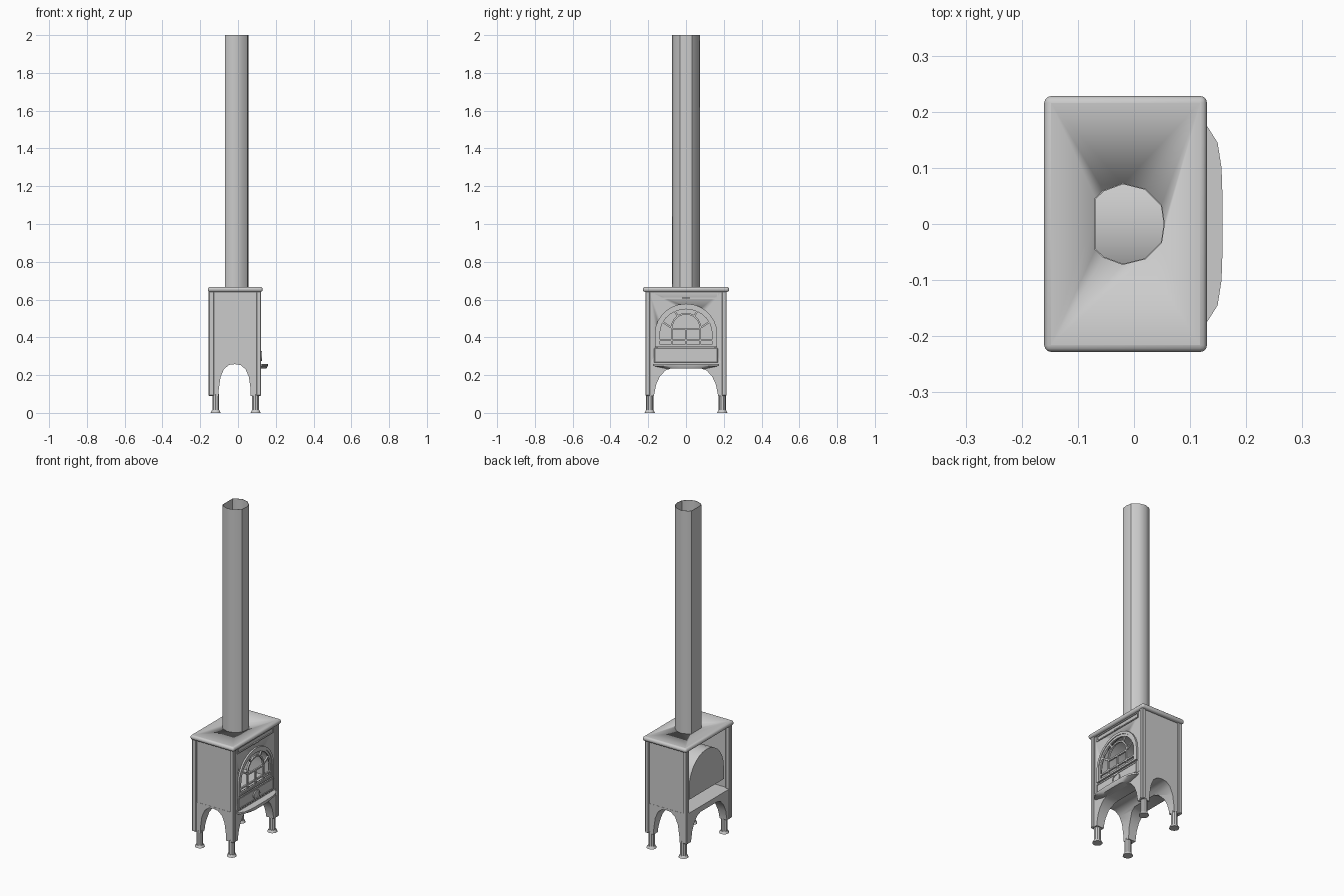
import bpy, bmesh, math
from mathutils import Vector

if "Cube" in bpy.data.objects:
    bpy.data.objects.remove(bpy.data.objects["Cube"])


def finish(name, bm, smooth=True):
    bmesh.ops.recalc_face_normals(bm, faces=bm.faces)
    me = bpy.data.meshes.new(name)
    bm.to_mesh(me)
    bm.free()
    ob = bpy.data.objects.new(name, me)
    bpy.context.collection.objects.link(ob)
    if smooth:
        bpy.ops.object.select_all(action='DESELECT')
        ob.select_set(True)
        bpy.context.view_layer.objects.active = ob
        bpy.ops.object.shade_smooth_by_angle(angle=math.radians(35))
    return ob


def box(name, x, y, z, bevel=0.0):
    bm = bmesh.new()
    bmesh.ops.create_cube(bm, size=1)
    for v in bm.verts:
        v.co = Vector([(r[0] + r[1]) / 2 + c * (r[1] - r[0]) for r, c in zip((x, y, z), v.co)])
    if bevel:
        bmesh.ops.bevel(bm, geom=bm.edges[:], offset=bevel, segments=1, affect='EDGES')
    return finish(name, bm)


def place(axis, t, p):
    """Put a 2D profile point at depth t along the given axis."""
    if axis == 'x':
        return (t, p[0], p[1])
    if axis == 'y':
        return (p[0], t, p[1])
    return (p[0], p[1], t)


def prism(name, pts, t0, t1, axis='x'):
    bm = bmesh.new()
    a = [bm.verts.new(place(axis, t0, p)) for p in pts]
    b = [bm.verts.new(place(axis, t1, p)) for p in pts]
    n = len(pts)
    for i in range(n):
        j = (i + 1) % n
        bm.faces.new((a[i], a[j], b[j], b[i]))
    bm.faces.new(a)
    bm.faces.new(b)
    return finish(name, bm)


def band(name, outer, inner, t0, t1, axis='x'):
    """Closed frame between two outlines with matching points."""
    bm = bmesh.new()
    loops = [[bm.verts.new(place(axis, t, p)) for p in pts]
             for pts, t in ((outer, t0), (outer, t1), (inner, t1), (inner, t0))]
    n = len(outer)
    for k in range(4):
        a, b = loops[k], loops[(k + 1) % 4]
        for i in range(n):
            j = (i + 1) % n
            bm.faces.new((a[i], a[j], b[j], b[i]))
    return finish(name, bm)


def cut(ob, cutter):
    m = ob.modifiers.new('cut', 'BOOLEAN')
    m.operation, m.solver, m.object = 'DIFFERENCE', 'EXACT', cutter
    bpy.ops.object.select_all(action='DESELECT')
    ob.select_set(True)
    bpy.context.view_layer.objects.active = ob
    bpy.ops.object.modifier_apply(modifier=m.name)
    bpy.data.objects.remove(cutter, do_unlink=True)


def arch(w, zb, zs, zt, n=14):
    """Arched outline: straight sides up to zs, elliptical head to zt."""
    return [(-w, zb), (w, zb)] + [(w * math.cos(math.pi * i / n), zs + (zt - zs) * math.sin(math.pi * i / n))
                                  for i in range(n + 1)]


def bar(name, p, q, w=0.009):
    """Flat lattice bar in the door plane."""
    p, q = Vector(p), Vector(q)
    d = (q - p).normalized() * w / 2
    s = Vector((-d.y, d.x))
    return prism(name, [p - s, q - s, q + s, p + s], 0.108, 0.118)


# flue pipe, open tube with one flat side
half = [(0.055, 0), (0.05, 0.033), (0.02, 0.063), (-0.02, 0.073), (-0.055, 0.06), (-0.07, 0.046)]
flue = half + [(x, -y) for x, y in reversed(half[1:])]
flue_in = [((x + 0.01) * 0.97 - 0.01, y * 0.97) for x, y in flue]
band('flue_pipe', flue, flue_in, 0.655, 2.0, 'z')

# top plate with softened rim and flue hole
top = box('top_plate', (-0.16, 0.13), (-0.228, 0.228), (0.64, 0.667), 0.0)
bm = bmesh.new()
bm.from_mesh(top.data)
bmesh.ops.bevel(bm, geom=bm.edges[:], offset=0.012, segments=3, profile=0.5, affect='EDGES')
bm.to_mesh(top.data)
bm.free()
cut(top, prism('flue_hole', flue_in, 0.6, 0.7, 'z'))

# vaulted base forming the four legs
base = box('leg_base', (-0.152, 0.117), (-0.209, 0.209), (0.09, 0.268))
side = [(0.085, 0.05), (0.085, 0.12), (0.075, 0.19), (0.057, 0.232), (0.03, 0.254), (0, 0.258)]
cut(base, prism('side_vault', [(-0.0175 + w, z) for w, z in side] +
                [(-0.0175 - w, z) for w, z in reversed(side[:-1])], -0.3, 0.3, 'y'))
face = [(0.172, 0.05), (0.168, 0.10), (0.158, 0.15), (0.14, 0.19), (0.11, 0.224), (0.08, 0.235)]
cut(base, prism('front_vault', face + [(-w, z) for w, z in reversed(face)], -0.3, 0.3))
bpy.ops.object.shade_smooth_by_angle(angle=math.radians(35))

# side walls, corner posts, leg rods and feet
for s, tag in ((-1, 'near'), (1, 'far')):
    box(f'side_wall_{tag}', (-0.15, 0.112), sorted((s * 0.199, s * 0.208)), (0.262, 0.645))
    for x0, x1, xr, end in ((-0.156, -0.127, -0.118, 'back'), (0.097, 0.122, 0.093, 'door')):
        box(f'corner_post_{end}_{tag}', (x0, x1), sorted((s * 0.19, s * 0.215)), (0.09, 0.645), 0.004)
        for nm, r0, r1, z0, z1 in (('leg_rod', 0.019, 0.019, 0.01, 0.1), ('foot', 0.028, 0.021, 0, 0.014)):
            bm = bmesh.new()
            bmesh.ops.create_cone(bm, cap_ends=True, segments=10, radius1=r0, radius2=r1, depth=z1 - z0)
            bmesh.ops.translate(bm, verts=bm.verts, vec=(xr, s * 0.192, (z0 + z1) / 2))
            finish(f'{nm}_{end}_{tag}', bm)

# front panel with arched opening
front = box('front_panel', (0.1, 0.112), (-0.195, 0.195), (0.24, 0.645))
cut(front, prism('door_hole', arch(0.145, 0.358, 0.42, 0.555), 0.05, 0.2))

# arched firebox behind the door
fire_out, fire_in = arch(0.163, 0.335, 0.41, 0.575), arch(0.157, 0.341, 0.41, 0.569)
band('firebox_shell', fire_out, fire_in, -0.13, 0.102)
prism('firebox_back', fire_out, -0.136, -0.13)

# door frame and lattice
band('door_frame', arch(0.165, 0.348, 0.42, 0.578), arch(0.15, 0.353, 0.42, 0.563), 0.11, 0.122)
band('door_inner_frame', arch(0.15, 0.35, 0.42, 0.563), arch(0.138, 0.362, 0.42, 0.549), 0.108, 0.118)
band('lattice_arch', arch(0.08, 0.355, 0.45, 0.53), arch(0.071, 0.362, 0.45, 0.521), 0.108, 0.118)
bar('lattice_center', (0, 0.355), (0, 0.445))
bar('lattice_upper_rail', (-0.076, 0.445), (0.076, 0.445))
bar('lattice_lower_rail', (-0.142, 0.385), (0.142, 0.385))
for s in (-1, 1):
    bar('lattice_spoke_low', (s * 0.075, 0.45), (s * 0.13, 0.485))
    bar('lattice_spoke_high', (s * 0.045, 0.515), (s * 0.066, 0.548))

# upper vent strip
band('vent_frame', [(-0.17, 0.604), (0.17, 0.604), (0.17, 0.638), (-0.17, 0.638)],
     [(-0.164, 0.61), (0.164, 0.61), (0.164, 0.632), (-0.164, 0.632)], 0.11, 0.117)
box('vent_tab', (0.11, 0.12), (-0.022, 0.022), (0.604, 0.611))

# ash drawer with round air control
box('ash_drawer', (0.11, 0.12), (-0.17, 0.17), (0.264, 0.345), 0.005)
band('drawer_trim', [(-0.165, 0.272), (0.165, 0.272), (0.165, 0.335), (-0.165, 0.335)],
     [(-0.158, 0.278), (0.158, 0.278), (0.158, 0.329), (-0.158, 0.329)], 0.118, 0.123)
ring = [(math.cos(i * math.pi / 6), math.sin(i * math.pi / 6)) for i in range(12)]
band('air_control_ring', [(c * 0.03, 0.302 + s * 0.026) for c, s in ring],
     [(c * 0.024, 0.302 + s * 0.02) for c, s in ring], 0.118, 0.127)
prism('air_control_disc', [(c * 0.024, 0.302 + s * 0.02) for c, s in ring], 0.118, 0.123)

# curved ash lip, narrowing underneath
curve = [(0.105, 0.175), (0.13, 0.175), (0.149, 0.145), (0.156, 0.10), (0.158, 0.04)]
lip = curve + [(x, -y) for x, y in reversed(curve)]
bm = bmesh.new()
rows = [[bm.verts.new((0.105 + (x - 0.105) * k, y * m, z)) for x, y in lip]
        for k, m, z in ((1, 1, 0.26), (1, 1, 0.249), (0.85, 0.62, 0.235))]
for a, b in zip(rows, rows[1:]):
    for i in range(len(lip)):
        j = (i + 1) % len(lip)
        bm.faces.new((a[i], a[j], b[j], b[i]))
bm.faces.new(rows[0])
bm.faces.new(rows[-1])
finish('ash_lip', bm)
